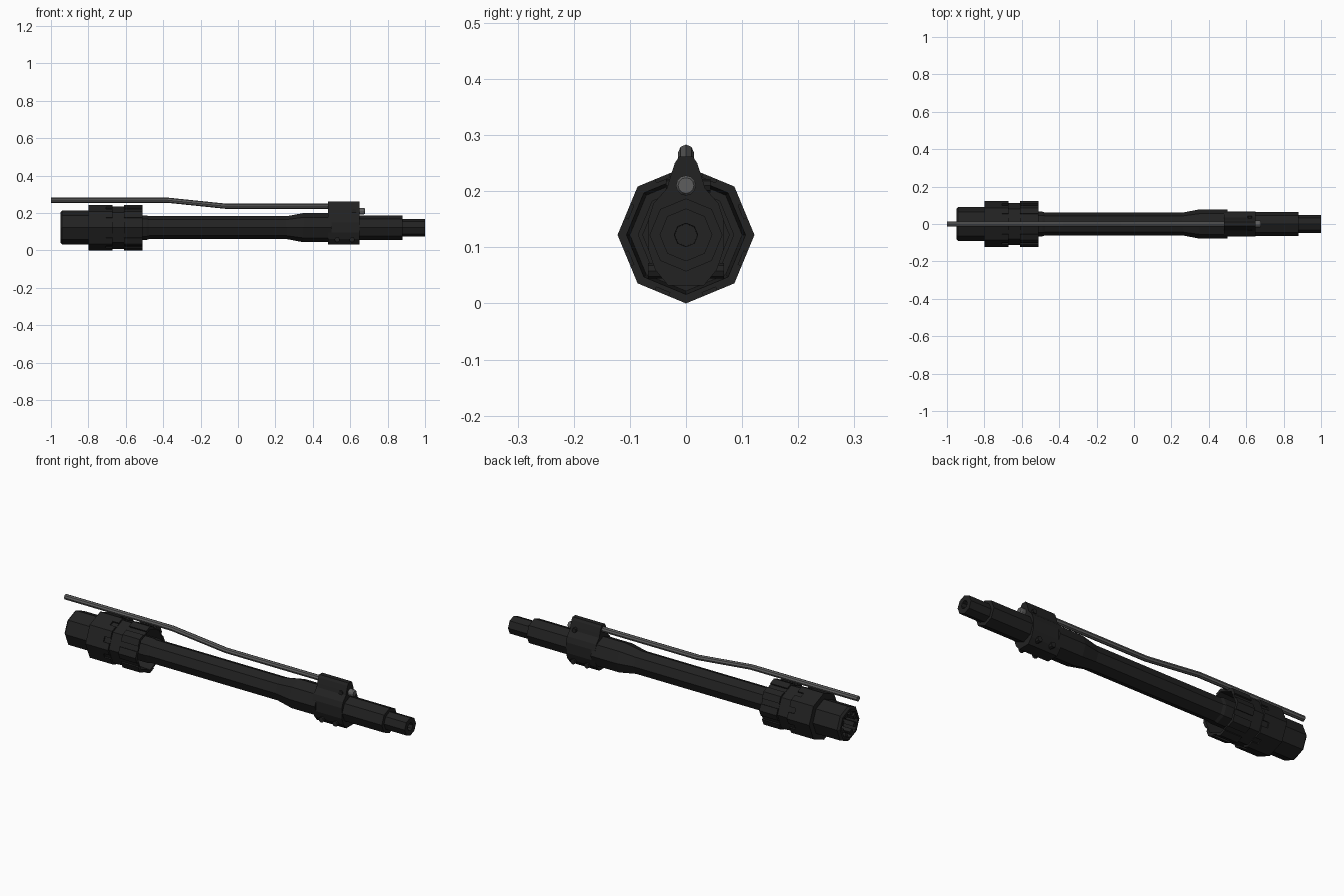
import bpy, bmesh, math
from mathutils import Vector, Matrix

if "Cube" in bpy.data.objects:
    bpy.data.objects.remove(bpy.data.objects["Cube"])

AXIS_Z = 0.122


def material(name, value):
    m = bpy.data.materials.new(name)
    m.diffuse_color = (value, value, value, 1)
    m.use_nodes = True
    m.node_tree.nodes["Principled BSDF"].inputs["Base Color"].default_value = m.diffuse_color
    return m


BLACK = material("black_steel", 0.016)
GREY = material("grey_steel", 0.11)


def finish(bm, name, mat):
    bmesh.ops.recalc_face_normals(bm, faces=bm.faces)
    me = bpy.data.meshes.new(name)
    bm.to_mesh(me)
    bm.free()
    me.materials.append(mat)
    ob = bpy.data.objects.new(name, me)
    bpy.context.collection.objects.link(ob)
    return ob


def lathe(name, profile, mat, sides=8, z=AXIS_Z, closed=False):
    """Spin (x, radius) points round an x axis at height z."""
    bm = bmesh.new()
    rings = []
    for x, r in profile:
        rings.append([bm.verts.new((x, r * math.cos(i * math.tau / sides),
                                    z + r * math.sin(i * math.tau / sides)))
                      for i in range(sides)])
    pairs = list(zip(rings, rings[1:]))
    if closed:
        pairs.append((rings[-1], rings[0]))
    else:
        bm.faces.new(rings[0])
        bm.faces.new(rings[-1])
    for a, b in pairs:
        for i in range(sides):
            j = (i + 1) % sides
            bm.faces.new((a[i], a[j], b[j], b[i]))
    return finish(bm, name, mat)


def extrude_x(name, outline, x0, x1, mat):
    """Extrude a (y, z) outline along x."""
    bm = bmesh.new()
    f = bm.faces.new([bm.verts.new((x0, y, z)) for y, z in outline])
    g = bmesh.ops.extrude_face_region(bm, geom=[f])["geom"]
    bmesh.ops.translate(bm, vec=(x1 - x0, 0, 0),
                        verts=[v for v in g if isinstance(v, bmesh.types.BMVert)])
    return finish(bm, name, mat)


def radial_boxes(name, spans, radius, depth, width, mat, offset=0.5):
    """Eight boxes round the barrel axis for every (x0, x1) span."""
    bm = bmesh.new()
    for x0, x1 in spans:
        for k in range(8):
            a = (k + offset) * math.tau / 8
            mtx = (Matrix.Translation((0, 0, AXIS_Z)) @ Matrix.Rotation(a, 4, 'X')
                   @ Matrix.Translation(((x0 + x1) / 2, radius, 0))
                   @ Matrix.Diagonal((x1 - x0, depth, width, 1)))
            bmesh.ops.create_cube(bm, size=1, matrix=mtx)
    return finish(bm, name, mat)


def cylinder(name, start, end, r, mat, sides=8):
    bm = bmesh.new()
    a, b = Vector(start), Vector(end)
    d = b - a
    mtx = Matrix.Translation((a + b) / 2) @ d.to_track_quat('Z', 'Y').to_matrix().to_4x4()
    bmesh.ops.create_cone(bm, cap_ends=True, segments=sides, radius1=r, radius2=r,
                          depth=d.length, matrix=mtx)
    return finish(bm, name, mat)


# barrel with bore, tapered shoulder and stepped muzzle
lathe("barrel", [(-0.70, 0.02), (-0.70, 0.066), (-0.49, 0.066), (-0.475, 0.061),
                 (0.26, 0.061), (0.35, 0.078), (0.50, 0.078), (0.50, 0.065),
                 (0.88, 0.065), (0.88, 0.047), (1.0, 0.047), (1.0, 0.021),
                 (0.93, 0.02)], BLACK)

# rear extension, hollow, with locking lugs inside the mouth
lathe("rear_extension", [(-0.95, 0.08), (-0.94, 0.091), (-0.78, 0.091), (-0.62, 0.091),
                         (-0.62, 0.02), (-0.87, 0.02), (-0.87, 0.068), (-0.95, 0.068)],
      BLACK, closed=True)
radial_boxes("locking_lugs", [(-0.945, -0.88)], 0.056, 0.025, 0.022, BLACK)

# barrel nut: hollow collar with a waist and grooves on every flat
nut = lathe("barrel_nut", [(-0.80, 0.085), (-0.80, 0.122), (-0.67, 0.122), (-0.67, 0.113),
                           (-0.61, 0.113), (-0.61, 0.122), (-0.51, 0.122), (-0.51, 0.106),
                           (-0.61, 0.10), (-0.61, 0.085)], BLACK, closed=True)
cutter = radial_boxes("nut_groove_cutter", [(-0.705, -0.66), (-0.62, -0.50)],
                      0.118, 0.024, 0.026, BLACK)
mod = nut.modifiers.new("grooves", 'BOOLEAN')
mod.operation = 'DIFFERENCE'
mod.solver = 'EXACT'
mod.object = cutter
bpy.context.view_layer.objects.active = nut
bpy.ops.object.modifier_apply(modifier=mod.name)
bpy.data.objects.remove(cutter)

# gas block: ring round the barrel that narrows into a tube housing on top
half = [(0.012, 0.262), (0.020, 0.250), (0.029, 0.222), (0.034, 0.205), (0.058, 0.178),
        (0.067, 0.150), (0.067, 0.095), (0.055, 0.060), (0.032, 0.032)]
extrude_x("gas_block", half + [(-y, z) for y, z in reversed(half)], 0.48, 0.65, BLACK)
for x in (0.53, 0.61):
    cylinder("clamp_screw", (x, -0.068, 0.058), (x, 0.068, 0.058), 0.014, BLACK)
cylinder("cross_pin", (0.62, -0.036, 0.21), (0.62, 0.044, 0.21), 0.012, BLACK)

# gas plug in the front of the block
lathe("gas_plug", [(0.64, 0.018), (0.672, 0.018), (0.678, 0.014)], GREY, sides=12, z=0.21)

# bent gas tube
path = [(-1.0, 0.269), (-0.38, 0.269), (-0.07, 0.237), (0.52, 0.237)]
bm = bmesh.new()
rings = [[bm.verts.new((x, 0.014 * math.cos(i * math.tau / 8),
                        z + 0.014 * math.sin(i * math.tau / 8))) for i in range(8)]
         for x, z in path]
for a, b in zip(rings, rings[1:]):
    for i in range(8):
        j = (i + 1) % 8
        bm.faces.new((a[i], a[j], b[j], b[i]))
bm.faces.new(rings[0])
bm.faces.new(rings[-1])
finish(bm, "gas_tube", GREY)
